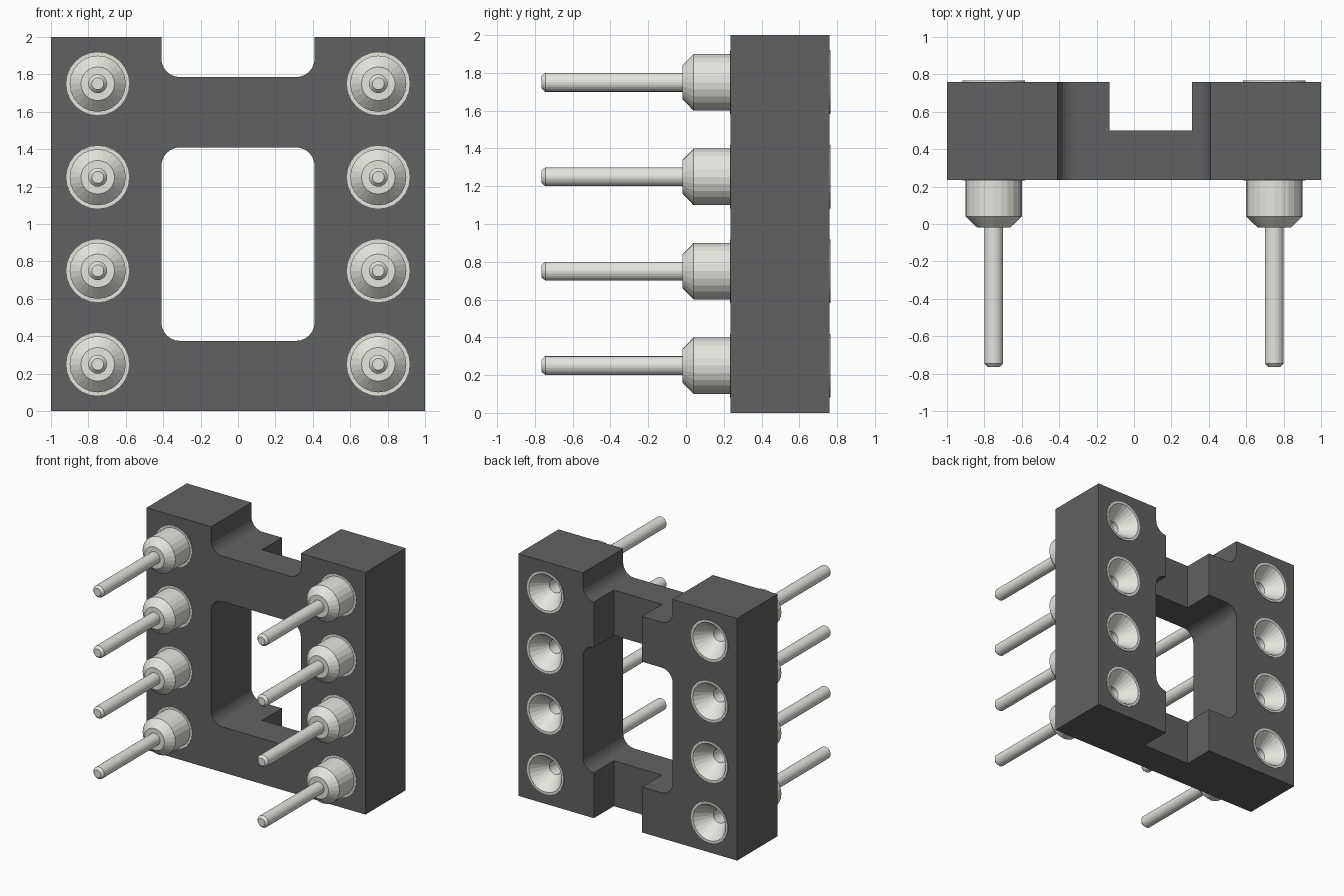
import bpy, bmesh
from math import sin, cos, pi

if "Cube" in bpy.data.objects:
    bpy.data.objects.remove(bpy.data.objects["Cube"])

SIDES = 24


def material(name, rgb):
    m = bpy.data.materials.new(name)
    m.diffuse_color = (*rgb, 1)
    m.use_nodes = True
    m.node_tree.nodes["Principled BSDF"].inputs["Base Color"].default_value = m.diffuse_color
    return m


def finish(name, bm, mat=None):
    bmesh.ops.recalc_face_normals(bm, faces=bm.faces)
    me = bpy.data.meshes.new(name)
    bm.to_mesh(me)
    bm.free()
    ob = bpy.data.objects.new(name, me)
    bpy.context.collection.objects.link(ob)
    if mat:
        me.materials.append(mat)
    return ob


def prism(name, pts, y0, y1, mat=None):
    """Extrude an (x, z) outline from y0 to y1."""
    bm = bmesh.new()
    a = [bm.verts.new((x, y0, z)) for x, z in pts]
    b = [bm.verts.new((x, y1, z)) for x, z in pts]
    n = len(pts)
    bm.faces.new(a)
    bm.faces.new(b[::-1])
    for i in range(n):
        j = (i + 1) % n
        bm.faces.new((a[i], a[j], b[j], b[i]))
    return finish(name, bm, mat)


def rect(x0, x1, z0, z1, r=0.0, steps=6):
    """Rectangle outline, with rounded corners if r is given."""
    if not r:
        return [(x0, z0), (x1, z0), (x1, z1), (x0, z1)]
    pts = []
    corners = [(x0 + r, z0 + r), (x1 - r, z0 + r), (x1 - r, z1 - r), (x0 + r, z1 - r)]
    for k, (cx, cz) in enumerate(corners):
        for i in range(steps + 1):
            t = pi + pi / 2 * (k + i / steps)
            pts.append((cx + r * cos(t), cz + r * sin(t)))
    return pts


def circle(x, z, r):
    return [(x + r * cos(2 * pi * i / SIDES), z + r * sin(2 * pi * i / SIDES))
            for i in range(SIDES)]


def lathe(name, profile, x, z, mat):
    """Revolve (radius, y) points around a y axis through (x, z)."""
    bm = bmesh.new()
    rings = [[bm.verts.new((px, y, pz)) for px, pz in circle(x, z, r)]
             for r, y in profile]
    for a, b in zip(rings, rings[1:]):
        for i in range(SIDES):
            j = (i + 1) % SIDES
            bm.faces.new((a[i], a[j], b[j], b[i]))
    bm.faces.new(rings[0])
    bm.faces.new(rings[-1])
    return finish(name, bm, mat)


plastic = material("dark_plastic", (0.12, 0.12, 0.12))
metal = material("pale_metal", (0.78, 0.78, 0.74))
spots = [(x, 0.25 + 0.5 * i) for x in (-0.75, 0.75) for i in range(4)]

# Housing: block with window, end notch, key channel and pin bores cut out
body = prism("housing", rect(-1, 1, 0, 2), 0.235, 0.76, plastic)
cutters = [
    prism("window_cutter", rect(-0.41, 0.41, 0.375, 1.41, 0.1), 0, 1),
    prism("notch_cutter", rect(-0.41, 0.41, 1.785, 2.4, 0.1), 0, 1),
    prism("channel_cutter", rect(-0.13, 0.31, -0.2, 2.2), 0.5, 1),
]
cutters += [prism("bore_cutter", circle(x, z, 0.165), 0, 1) for x, z in spots]
bpy.context.view_layer.objects.active = body
for c in cutters:
    mod = body.modifiers.new("cut", 'BOOLEAN')
    mod.operation = 'DIFFERENCE'
    mod.solver = 'EXACT'
    mod.object = c
    bpy.ops.object.modifier_apply(modifier=mod.name)
    bpy.data.objects.remove(c)

# Turned pins: thin tail, tapered shoulder, sleeve, funnel socket at the back
pin_profile = [
    (0.032, -0.765), (0.05, -0.745), (0.05, -0.018), (0.09, -0.018),
    (0.15, 0.04), (0.15, 0.232), (0.168, 0.232), (0.168, 0.766),
    (0.15, 0.766), (0.055, 0.635), (0.055, 0.3),
]
for i, (x, z) in enumerate(spots):
    lathe(f"socket_pin_{i + 1}", pin_profile, x, z, metal)
